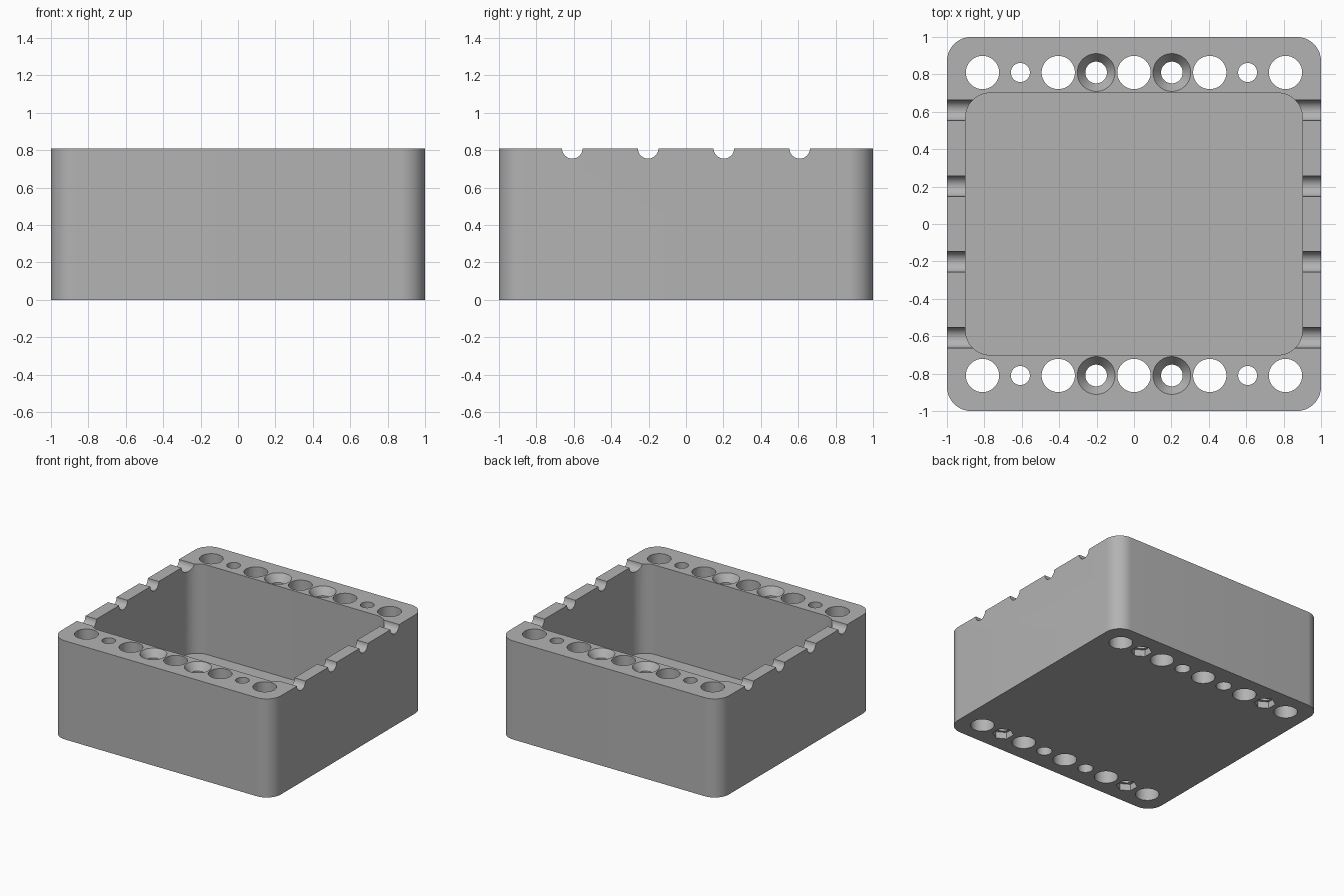
import bpy
import bmesh
import math

if "Cube" in bpy.data.objects:
    bpy.data.objects.remove(bpy.data.objects["Cube"], do_unlink=True)

HEIGHT = 0.81
PITCH = 0.2025
FLOOR = 0.075

grey = bpy.data.materials.new("plain grey")
grey.use_nodes = True
grey.diffuse_color = (0.45, 0.45, 0.45, 1)
grey.node_tree.nodes["Principled BSDF"].inputs["Base Color"].default_value = grey.diffuse_color


def make_object(name, bm):
    bmesh.ops.recalc_face_normals(bm, faces=bm.faces)
    mesh = bpy.data.meshes.new(name)
    bm.to_mesh(mesh)
    bm.free()
    mesh.materials.append(grey)
    obj = bpy.data.objects.new(name, mesh)
    bpy.context.collection.objects.link(obj)
    return obj


def loft(bm, rings):
    """Skin a stack of equal point rings and cap both ends."""
    loops = [[bm.verts.new(p) for p in ring] for ring in rings]
    n = len(loops[0])
    for a, b in zip(loops, loops[1:]):
        for i in range(n):
            j = (i + 1) % n
            bm.faces.new((a[i], a[j], b[j], b[i]))
    bm.faces.new(loops[0][::-1])
    bm.faces.new(loops[-1])


def rounded_box(name, half_x, half_y, bottom, top, radius=0.13, steps=16):
    outline = []
    for k, (sx, sy) in enumerate([(1, 1), (-1, 1), (-1, -1), (1, -1)]):
        for i in range(steps + 1):
            a = (k + i / steps) * math.pi / 2
            outline.append((sx * (half_x - radius) + radius * math.cos(a),
                            sy * (half_y - radius) + radius * math.sin(a)))
    bm = bmesh.new()
    loft(bm, [[(x, y, z) for x, y in outline] for z in (bottom, top)])
    return make_object(name, bm)


def lathe(bm, x, y, profile, sides=48, turn=0.0):
    """Upright turned shape from (radius, height) pairs."""
    angles = [turn + 2 * math.pi * i / sides for i in range(sides)]
    loft(bm, [[(x + r * math.cos(a), y + r * math.sin(a), z) for a in angles]
              for r, z in profile])


def cut(target, cutter):
    cutter.hide_render = True
    mod = target.modifiers.new(cutter.name, "BOOLEAN")
    mod.operation = "DIFFERENCE"
    mod.solver = "EXACT"
    mod.object = cutter
    bpy.context.view_layer.objects.active = target
    bpy.ops.object.modifier_apply(modifier=mod.name)
    bpy.data.objects.remove(cutter, do_unlink=True)


# Open box with rounded corners
box = rounded_box("open_box", 1, 1, 0, HEIGHT)
cut(box, rounded_box("cavity_cutter", 0.9, 0.7, FLOOR, HEIGHT + 0.2))

# Rows of through holes along the thick front and back walls
LOW, HIGH = -0.1, HEIGHT + 0.1
wide = [(0.089, LOW), (0.089, HIGH)]
narrow = [(0.051, LOW), (0.051, HIGH)]
countersunk = [(0.058, LOW), (0.058, HEIGHT - 0.06), (0.101, HEIGHT), (0.101, HIGH)]
row = {0: wide, 1: countersunk, 2: wide, 3: narrow, 4: wide}
holes = bmesh.new()
nuts = bmesh.new()
for y in (-4 * PITCH, 4 * PITCH):
    for i in range(-4, 5):
        lathe(holes, i * PITCH, y, row[abs(i)])
    # Hexagonal nut pockets under the narrow holes
    for i in (-3, 3):
        lathe(nuts, i * PITCH, y, [(0.08, LOW), (0.08, 0.055)], 6, math.pi / 2)
cut(box, make_object("hole_cutter", holes))
cut(box, make_object("nut_pocket_cutter", nuts))

# Half-round grooves across the thin side rims
grooves = bmesh.new()
for i in (-3, -1, 1, 3):
    ring = [2 * math.pi * k / 48 for k in range(48)]
    loft(grooves, [[(x, i * PITCH + 0.055 * math.cos(a), HEIGHT + 0.055 * math.sin(a))
                    for a in ring] for x in (-1.2, 1.2)])
cut(box, make_object("groove_cutter", grooves))

# Smooth shading with sharp edges
bpy.ops.object.select_all(action="DESELECT")
box.select_set(True)
bpy.context.view_layer.objects.active = box
bpy.ops.object.shade_smooth_by_angle(angle=math.radians(30))
